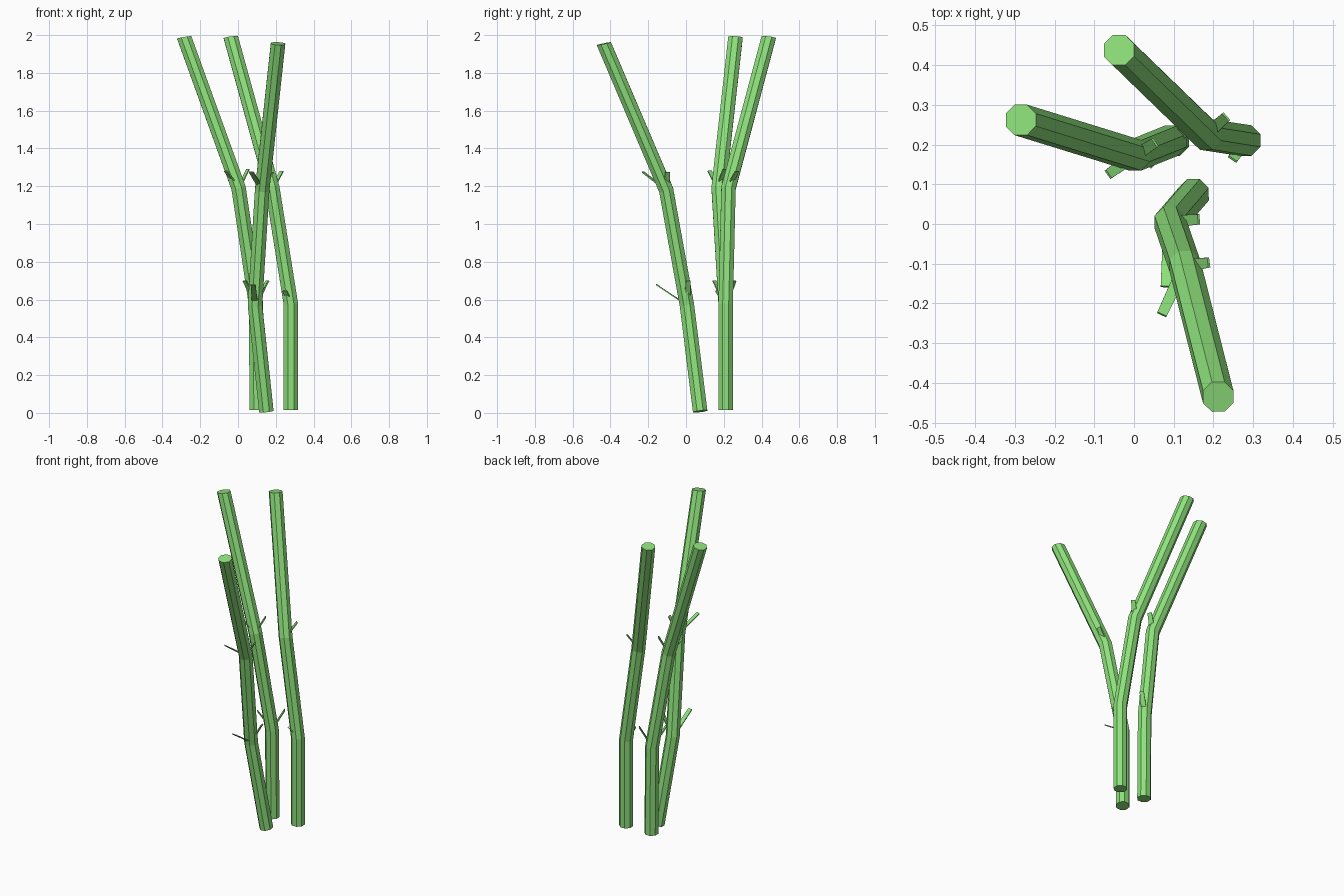
import bpy, bmesh, math
from mathutils import Vector

if "Cube" in bpy.data.objects:
    bpy.data.objects.remove(bpy.data.objects["Cube"])

Z = Vector((0, 0, 1))
R = 0.0415

mat = bpy.data.materials.new("stalk_green")
mat.diffuse_color = (0.27, 0.75, 0.2, 1)
mat.use_nodes = True
mat.node_tree.nodes["Principled BSDF"].inputs["Base Color"].default_value = mat.diffuse_color


def finish(bm, name):
    me = bpy.data.meshes.new(name)
    bm.to_mesh(me)
    bm.free()
    me.materials.append(mat)
    ob = bpy.data.objects.new(name, me)
    bpy.context.collection.objects.link(ob)
    return ob


def stalk(name, pts):
    """Eight-sided tube through the joints, capped at both ends."""
    pts = [Vector(p) for p in pts]
    dirs = [(b - a).normalized() for a, b in zip(pts, pts[1:])]
    normals = [dirs[0]] + [(a + b).normalized() for a, b in zip(dirs, dirs[1:])]
    normals.append((dirs[-1] + Z).normalized())
    bm = bmesh.new()
    rings = []
    for p, n in zip(pts, normals):
        q = Z.rotation_difference(n)
        rings.append([bm.verts.new(p + q @ Vector((R * math.cos(a), R * math.sin(a), 0)))
                      for a in [math.radians(22.5 + 45 * i) for i in range(8)]])
    for lo, hi in zip(rings, rings[1:]):
        for i in range(8):
            j = (i + 1) % 8
            bm.faces.new((lo[i], lo[j], hi[j], hi[i]))
    bm.faces.new(rings[0][::-1])
    bm.faces.new(rings[-1])
    finish(bm, name)


def leaf(name, root, tip, width=0.032):
    """Thin flat blade growing out of a joint."""
    root, tip = Vector(root), Vector(tip)
    side = (tip - root).cross(Z).normalized() * width / 2
    bm = bmesh.new()
    bm.faces.new([bm.verts.new(v) for v in
                  (root - side, root + side, tip + side * 0.8, tip - side * 0.8)])
    ob = finish(bm, name)
    m = ob.modifiers.new("thickness", 'SOLIDIFY')
    m.thickness = 0.006
    m.offset = 0


# Stalks: joint positions, then leaf tips grouped by joint
plants = {
    "left": ([(0.10, 0.21, 0.015), (0.095, 0.21, 0.575), (0.003, 0.173, 1.19), (-0.285, 0.262, 1.988)],
             {1: [(0.035, 0.15, 0.70), (0.155, 0.255, 0.70)],
              2: [(-0.065, 0.125, 1.28), (0.053, 0.205, 1.29)]}),
    "right": ([(0.28, 0.21, 0.015), (0.28, 0.21, 0.575), (0.182, 0.225, 1.19), (-0.038, 0.438, 1.988)],
              {1: [(0.248, 0.163, 0.645)],
               2: [(0.232, 0.27, 1.28)]}),
    "front": ([(0.15, 0.075, 0.008), (0.09, 0.005, 0.57), (0.128, -0.105, 1.18), (0.212, -0.435, 1.955)],
              {1: [(0.08, -0.158, 0.68), (0.163, 0.012, 0.70)],
               2: [(0.07, -0.228, 1.275), (0.188, -0.097, 1.275)]}),
}
for name, (joints, leaves) in plants.items():
    stalk(name + "_stalk", joints)
    for j, tips in leaves.items():
        for k, tip in enumerate(tips):
            leaf(f"{name}_leaf_{j}_{k + 1}", joints[j], tip)
